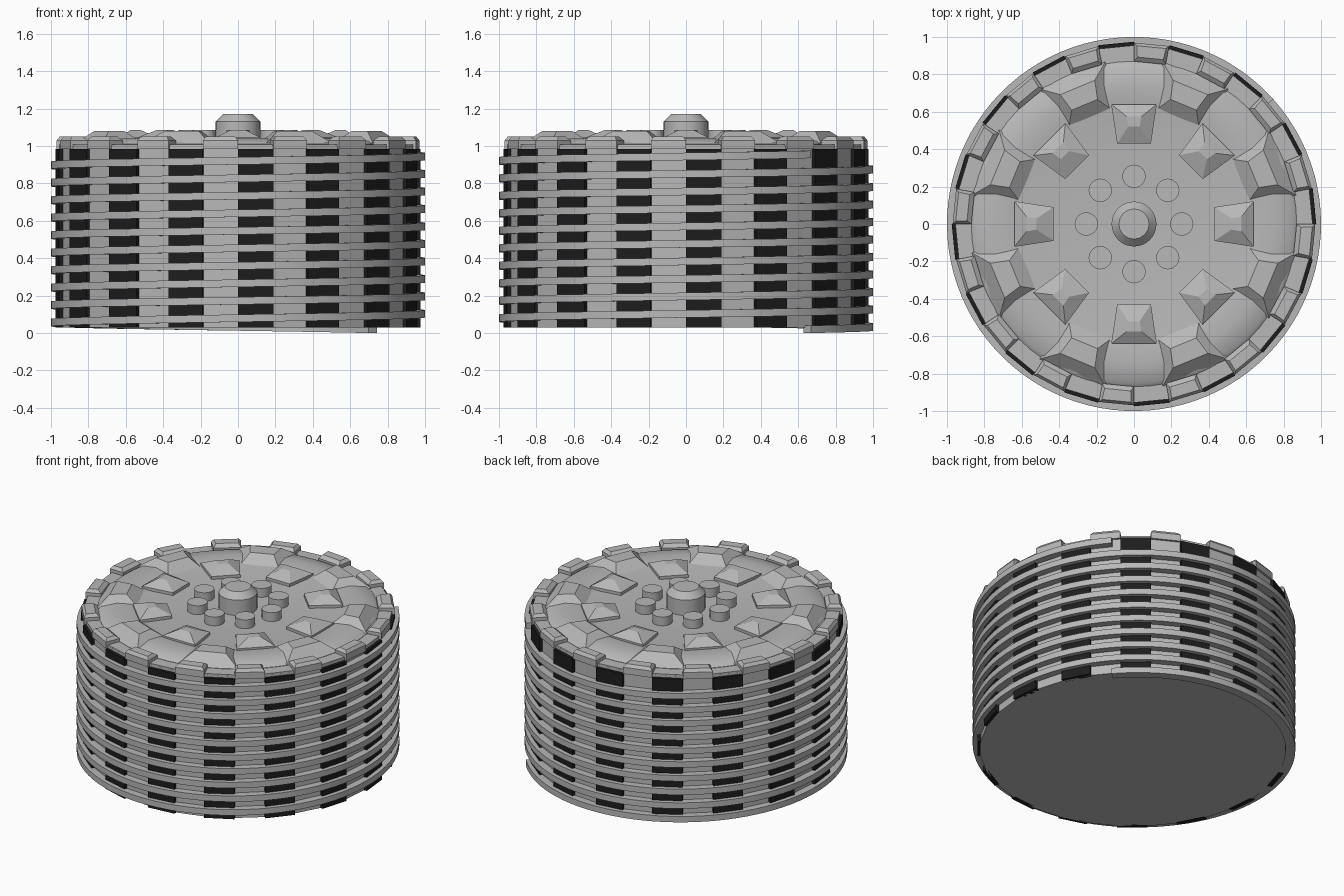
import bpy, bmesh, math
from mathutils import Matrix, Vector

if "Cube" in bpy.data.objects:
    bpy.data.objects.remove(bpy.data.objects["Cube"])


def material(name, v):
    m = bpy.data.materials.new(name)
    m.diffuse_color = (v, v, v, 1)
    m.use_nodes = True
    m.node_tree.nodes["Principled BSDF"].inputs["Base Color"].default_value = m.diffuse_color
    return m


GREY = material("light grey", 0.48)
BLACK = material("black", 0.012)


def finish(name, bm, mat, smooth=None):
    bmesh.ops.recalc_face_normals(bm, faces=bm.faces)
    me = bpy.data.meshes.new(name)
    bm.to_mesh(me)
    bm.free()
    ob = bpy.data.objects.new(name, me)
    bpy.context.collection.objects.link(ob)
    me.materials.append(mat)
    if smooth:
        bpy.context.view_layer.objects.active = ob
        ob.select_set(True)
        bpy.ops.object.shade_smooth_by_angle(angle=math.radians(smooth))
        ob.select_set(False)
    return ob


def lathe(bm, profile, n, centre=(0, 0)):
    """Revolve (radius, z) points into a closed solid."""
    rings = [[bm.verts.new((centre[0] + r * math.cos(math.tau * i / n),
                            centre[1] + r * math.sin(math.tau * i / n), z))
              for i in range(n)] for r, z in profile]
    for a, b in zip(rings, rings[1:]):
        for i in range(n):
            j = (i + 1) % n
            bm.faces.new((a[i], a[j], b[j], b[i]))
    bm.faces.new(rings[0])
    bm.faces.new(rings[-1])


def wedge(bm, angle, base, top):
    """Frustum pointing outward; base/top = (r0, r1, half width at r0, at r1, z)."""
    rot = Matrix.Rotation(math.radians(angle), 3, 'Z')
    loops = []
    for r0, r1, w0, w1, z in (base, top):
        loops.append([bm.verts.new(rot @ Vector(p)) for p in
                      ((r0, -w0, z), (r1, -w1, z), (r1, w1, z), (r0, w0, z))])
    a, b = loops
    for i in range(4):
        j = (i + 1) % 4
        bm.faces.new((a[i], a[j], b[j], b[i]))
    bm.faces.new(a)
    bm.faces.new(b)


# 32-sided drum body
bm = bmesh.new()
lathe(bm, [(0.955, 0.03), (0.955, 1.0)], 32)
finish("drum_body", bm, GREY)

# Black upright strips on every second side
bm = bmesh.new()
for k in range(16):
    s = (0.935, 0.97, 0.094, 0.095)
    wedge(bm, 5.625 + 22.5 * k, s + (0.03,), s + (0.985,))
finish("black_strips", bm, BLACK)

# Rising coil wound round the drum
bm = bmesh.new()
TURNS, STEPS, PITCH, START = 10, 96, 0.0935, math.radians(42)
section = [(0.94, 0.0), (1.0, 0.0), (1.0, 0.04), (0.94, 0.04)]
prev = first = None
for i in range(TURNS * STEPS + 1):
    a = START + math.tau * i / STEPS
    ring = [bm.verts.new((r * math.cos(a), r * math.sin(a), z + PITCH * i / STEPS))
            for r, z in section]
    if prev:
        for j in range(4):
            k = (j + 1) % 4
            bm.faces.new((prev[j], prev[k], ring[k], ring[j]))
    else:
        first = ring
    prev = ring
bm.faces.new(first)
bm.faces.new(prev)
finish("wound_coil", bm, GREY, 30)

# Rim lugs above the light sides, flatter tiles above the black ones
bm = bmesh.new()
for k in range(16):
    a = 16.875 + 22.5 * k
    wedge(bm, a, (0.865, 0.965, 0.085, 0.094, 0.985), (0.865, 0.965, 0.085, 0.094, 1.03))
    wedge(bm, a, (0.865, 0.965, 0.085, 0.094, 1.03), (0.89, 0.95, 0.07, 0.078, 1.05))
    wedge(bm, a - 11.25, (0.865, 0.95, 0.085, 0.093, 0.985), (0.865, 0.95, 0.085, 0.093, 1.008))
finish("rim_lugs", bm, GREY)

# Lid
bm = bmesh.new()
lathe(bm, [(0.87, 0.99), (0.87, 1.01), (0.85, 1.025), (0.75, 1.04), (0.66, 1.035), (0.6, 1.025)], 64)
finish("lid", bm, GREY, 30)

# Broad faceted mounds round the lid
bm = bmesh.new()
for k in range(8):
    wedge(bm, 22.5 + 45 * k, (0.6, 0.86, 0.13, 0.19, 1.015), (0.69, 0.79, 0.075, 0.1, 1.08))
finish("lid_mounds", bm, GREY)

# Trapezoid blocks
bm = bmesh.new()
for k in range(8):
    wedge(bm, 45 * k, (0.43, 0.64, 0.09, 0.122, 1.01), (0.43, 0.64, 0.09, 0.122, 1.045))
    wedge(bm, 45 * k, (0.43, 0.64, 0.09, 0.122, 1.045), (0.52, 0.575, 0.03, 0.04, 1.085))
finish("lid_blocks", bm, GREY)

# Round studs
bm = bmesh.new()
for k in range(8):
    a = math.tau * k / 8
    lathe(bm, [(0.062, 1.01), (0.062, 1.085)], 24,
          (0.255 * math.cos(a), 0.255 * math.sin(a)))
finish("lid_studs", bm, GREY, 30)

# Centre hub with chamfered top
bm = bmesh.new()
lathe(bm, [(0.12, 1.01), (0.12, 1.13), (0.08, 1.17)], 32)
finish("centre_hub", bm, GREY, 30)
